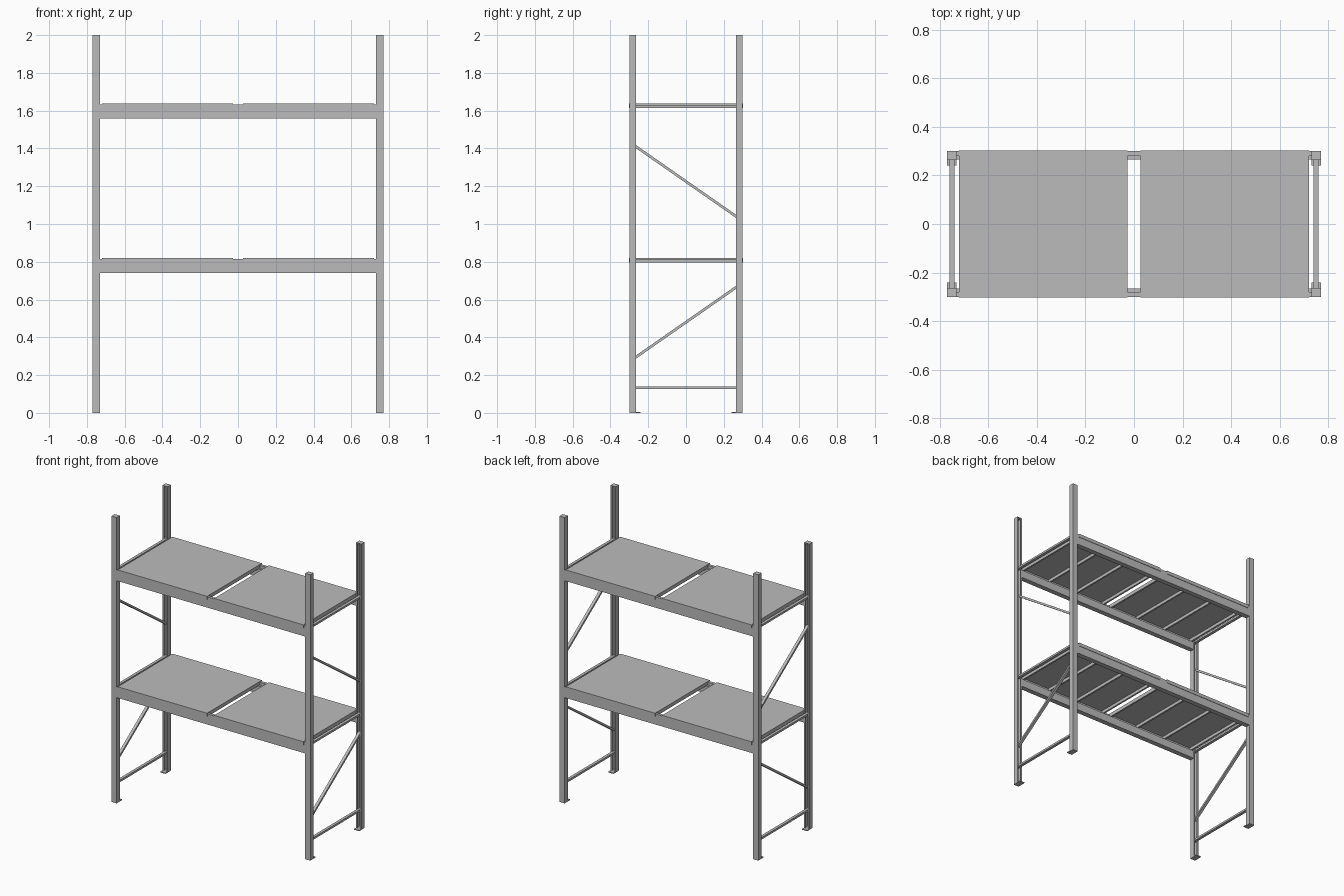
import bpy
from math import atan2, hypot
from mathutils import Matrix

cube = bpy.data.objects.get("Cube")
if cube:
    bpy.data.objects.remove(cube, do_unlink=True)

steel = bpy.data.materials.new("galvanised steel grey")
steel.use_nodes = True
steel.diffuse_color = (0.5, 0.5, 0.5, 1)
steel.node_tree.nodes["Principled BSDF"].inputs["Base Color"].default_value = (0.5, 0.5, 0.5, 1)


def add_mesh(name, verts, faces):
    mesh = bpy.data.meshes.new(name)
    mesh.from_pydata(verts, [], faces)
    mesh.materials.append(steel)
    obj = bpy.data.objects.new(name, mesh)
    bpy.context.collection.objects.link(obj)
    return obj


def prism(name, profile, place, start, end):
    """Extrude a counter-clockwise profile; place(a, b, t) gives the 3D point."""
    n = len(profile)
    verts = [place(a, b, t) for t in (start, end) for a, b in profile]
    faces = [(i, (i + 1) % n, n + (i + 1) % n, n + i) for i in range(n)]
    faces += [tuple(reversed(range(n))), tuple(range(n, 2 * n))]
    obj = add_mesh(name, verts, faces)
    # Mirrored placements turn the faces inside out, so make normals consistent
    import bmesh
    bm = bmesh.new()
    bm.from_mesh(obj.data)
    bmesh.ops.recalc_face_normals(bm, faces=bm.faces)
    bm.to_mesh(obj.data)
    bm.free()
    return obj


def box(name, x, y, z):
    rect = [(x[0], y[0]), (x[1], y[0]), (x[1], y[1]), (x[0], y[1])]
    return prism(name, rect, lambda a, b, t: (a, b, t), *z)


def brace(name, x, y0, z0, y1, z1, width=0.02, depth=0.014):
    """Straight bar between two points of an end frame."""
    length = hypot(y1 - y0, z1 - z0)
    obj = box(name, (-width / 2, width / 2), (-length / 2, length / 2), (-depth / 2, depth / 2))
    turn = Matrix.Rotation(atan2(z1 - z0, y1 - y0), 4, 'X')
    obj.matrix_world = Matrix.Translation((x, (y0 + y1) / 2, (z0 + z1) / 2)) @ turn
    return obj


POST_X = 0.75
SHELF_TOPS = {"lower": 0.82, "upper": 1.638}
SIDES = {"left": 1, "right": -1}
ENDS = {"front": -1, "back": 1}

# Upright: lipped channel, open towards the middle of the rack
W, T, LIP = 0.02, 0.004, 0.008
OUT, IN = 0.3, 0.264
channel = [(-W, OUT), (-W, IN), (-LIP, IN), (-LIP, IN + T), (T - W, IN + T), (T - W, OUT - T),
           (W - T, OUT - T), (W - T, IN + T), (LIP, IN + T), (LIP, IN), (W, IN), (W, OUT)]

for side, sx in SIDES.items():
    x = sx * POST_X
    for end, sy in ENDS.items():
        prism(f"{end}_{side}_post", channel, lambda a, b, t: (x + a, sy * b, t), 0.004, 1.997)
        box(f"{end}_{side}_post_cap", (x - W, x + W), sorted((sy * IN, sy * OUT)), (1.996, 2.0))
        box(f"{end}_{side}_foot", (x - W, x + W), sorted((sy * 0.24, sy * OUT)), (0, 0.006))
    # End frame bracing
    brace(f"{side}_bottom_tie", x, -0.285, 0.133, 0.285, 0.133)
    brace(f"{side}_lower_diagonal", x, -0.28, 0.285, 0.28, 0.675)
    brace(f"{side}_upper_diagonal", x, -0.28, 1.42, 0.28, 1.03)
    for level, top in SHELF_TOPS.items():
        brace(f"{side}_{level}_tie", x, -0.285, top - 0.016, 0.285, top - 0.016)

# Stepped beam profile: (y, height relative to the shelf top)
beam = [(0.3, -0.08), (0.3, -0.006), (0.28, -0.006), (0.28, -0.026), (0.265, -0.026), (0.265, -0.08)]
PANEL_IN, PANEL_OUT, PANEL_Y = 0.027, 0.72, 0.303

for level, top in SHELF_TOPS.items():
    for end, sy in ENDS.items():
        prism(f"{level}_{end}_beam", beam, lambda a, b, t: (t, sy * a, top + b), -0.73, 0.73)
    for side, sx in SIDES.items():
        # Deck sheet with turned-down edges along the beams
        xs = sorted((sx * PANEL_IN, sx * PANEL_OUT))
        box(f"{level}_{side}_deck", xs, (-PANEL_Y, PANEL_Y), (top - 0.004, top))
        for end, sy in ENDS.items():
            box(f"{level}_{side}_{end}_deck_lip", xs, sorted((sy * 0.3, sy * PANEL_Y)),
                (top - 0.024, top - 0.003))
        # Stiffening ribs across the underside, including both edges
        rib = 0.012
        for i in range(4):
            x0 = xs[0] + (xs[1] - xs[0] - rib) * i / 3
            box(f"{level}_{side}_deck_rib_{i + 1}", (x0, x0 + rib), (-0.28, 0.28),
                (top - 0.025, top - 0.003))
